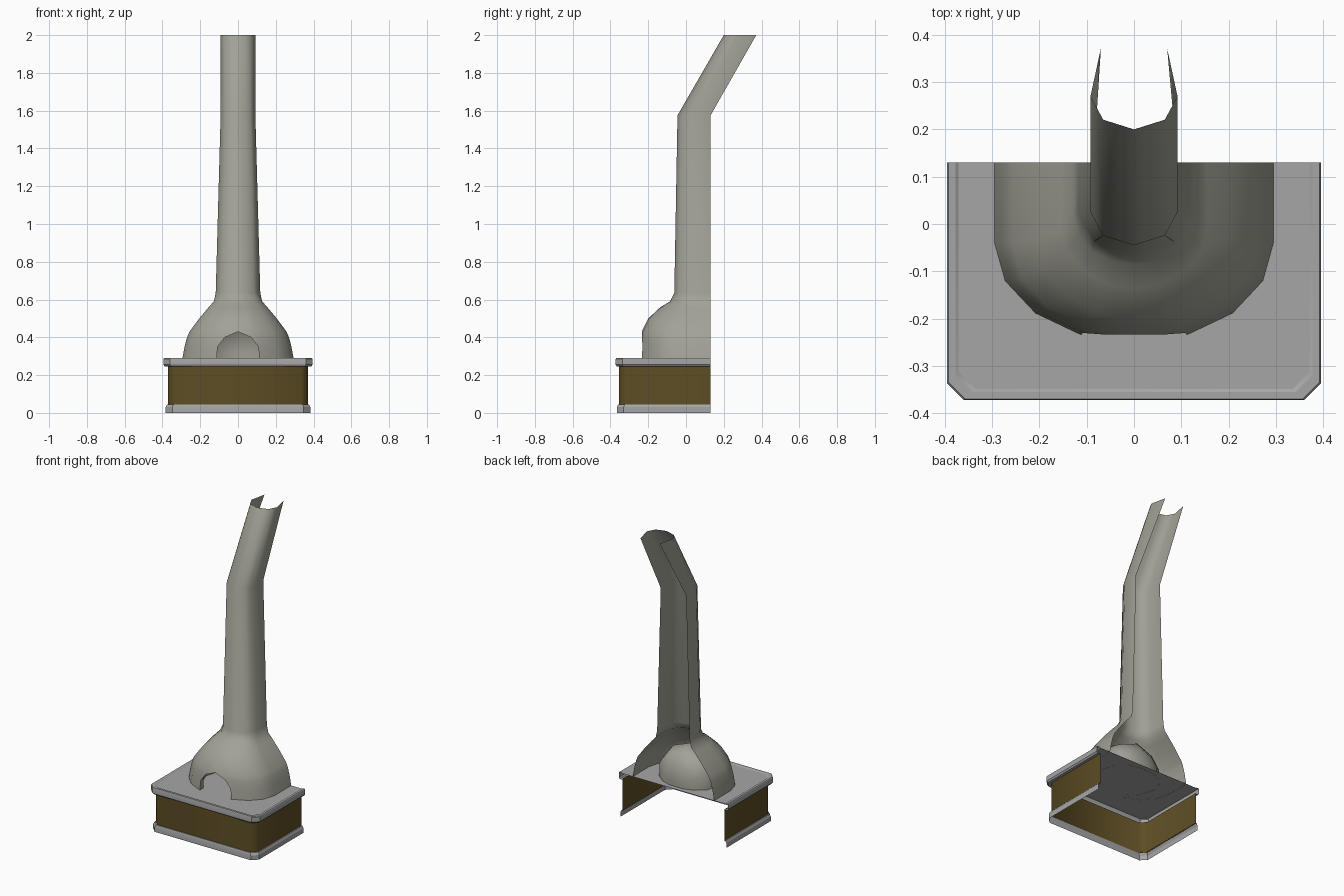
import bpy, math

if "Cube" in bpy.data.objects:
    bpy.data.objects.remove(bpy.data.objects["Cube"])

BACK = 0.13  # plane where the open back is cut off


def make(name, verts, faces, mat=None, angle=40):
    mesh = bpy.data.meshes.new(name)
    mesh.from_pydata(verts, [], faces)
    mesh.validate()
    obj = bpy.data.objects.new(name, mesh)
    bpy.context.collection.objects.link(obj)
    if mat:
        mesh.materials.append(mat)
    bpy.ops.object.select_all(action='DESELECT')
    obj.select_set(True)
    bpy.context.view_layer.objects.active = obj
    bpy.ops.object.shade_smooth_by_angle(angle=math.radians(angle))
    return obj


def material(name, rgb):
    m = bpy.data.materials.new(name)
    m.diffuse_color = (*rgb, 1)
    m.use_nodes = True
    m.node_tree.nodes["Principled BSDF"].inputs["Base Color"].default_value = m.diffuse_color
    return m


def strips(rows, n):
    return [(r * n + i, r * n + i + 1, (r + 1) * n + i + 1, (r + 1) * n + i)
            for r in range(rows - 1) for i in range(n - 1)]


def u_wall(name, profile, mat=None, fill=False, ch=0.035, angle=40):
    """Sweep (half width, front y, z) rows round a U with cut corners."""
    verts = []
    for w, f, z in profile:
        half = [(w, BACK), (w, f + ch), (w - ch, f)]
        verts += [(-x, y, z) for x, y in half] + [(x, y, z) for x, y in half[::-1]]
    faces = strips(len(profile), 6)
    if fill:
        faces.append(tuple(range(len(verts) - 6, len(verts))))
    return make(name, verts, faces, mat, angle)


brown = material("brown_panel", (0.11, 0.075, 0.018))
clay = material("warm_grey", (0.36, 0.36, 0.31))
stone = material("slab_grey", (0.38, 0.38, 0.38))

# Base: bottom trim, brown panel, hearth slab with a shallow inset top
u_wall("bottom_trim", [(0.383, -0.365, 0), (0.383, -0.365, 0.03),
                       (0.376, -0.36, 0.045), (0.368, -0.355, 0.045)], stone, angle=25)
u_wall("base_panel", [(0.37, -0.355, 0.04), (0.37, -0.355, 0.25)], brown, angle=50)
u_wall("hearth_slab", [(0.37, -0.355, 0.245), (0.388, -0.366, 0.245), (0.395, -0.372, 0.255),
                       (0.395, -0.372, 0.285), (0.392, -0.37, 0.29), (0.377, -0.355, 0.29),
                       (0.371, -0.349, 0.286)], stone, fill=True, angle=25)

# Dome flowing into the chimney: rows of (half width, arc centre y, front y, z)
rows = [(0.295, -0.04, -0.25, 0.285), (0.283, -0.04, -0.246, 0.35), (0.27, -0.04, -0.24, 0.40),
        (0.257, -0.038, -0.234, 0.43), (0.205, -0.03, -0.2, 0.50), (0.155, -0.01, -0.135, 0.56),
        (0.128, 0.015, -0.085, 0.59), (0.118, 0.025, -0.062, 0.635),
        (0.092, 0.025, -0.045, 1.575), (0.092, 0.27, 0.2, 2.0)]
angles = [0, 22.5, 45, 67.5, 75, 90, 105, 112.5, 135, 157.5, 180]
arch_row = {75: 2, 90: 3, 105: 2}  # lowest row kept in each column of the mouth


def arc(row, t):
    w, c, f, z = row
    t = math.radians(t)
    return (w * math.cos(t), c - (c - f) * math.sin(t), z)


def plan_point(row, t):
    if row[3] < 0.62 or t % 45 == 0:
        return arc(row, t)
    lo = t // 45 * 45          # the chimney is octagonal: stay on the chord
    a, b = arc(row, lo), arc(row, lo + 45)
    k = (t - lo) / 45
    return tuple(p + (q - p) * k for p, q in zip(a, b))


verts, faces = [], []
cols = [None] + angles + [None]
n = len(cols)
for row in rows:
    top = row[3] > 1.9
    ex, ey = (0.07, 0.372) if top else (row[0], BACK)
    verts += [(ex, ey, row[3])] + [plan_point(row, t) for t in angles] + [(-ex, ey, row[3])]
for r in range(len(rows) - 1):
    for i in range(n - 1):
        a, b = cols[i], cols[i + 1]
        if r == 0 and (a in arch_row or b in arch_row):
            continue
        la, lb = arch_row.get(a, 0), arch_row.get(b, 0)
        quad = [max(r, la) * n + i, max(r + 1, la) * n + i,
                max(r + 1, lb) * n + i + 1, max(r, lb) * n + i + 1]
        quad = list(dict.fromkeys(quad))
        if len(quad) > 2:
            faces.append(tuple(quad))
used = sorted({v for f in faces for v in f})
remap = {v: k for k, v in enumerate(used)}
make("dome_and_chimney", [verts[v] for v in used],
     [tuple(remap[v] for v in f) for f in faces], clay, 60)

# Firebox: the mouth arch swept back and swelling into a closed chamber
half = [(0.112, 0), (0.109, 0.065), (0.073, 0.115), (0, 0.145)]
arch = half + [(-x, z) for x, z in half[-2::-1]]
sections = [(None, 1, 1), (-0.2, 1, 1), (-0.15, 1.45, 1.25), (-0.05, 1.75, 1.6),
            (0.03, 1.55, 1.45), (0.08, 1.0, 1.0), (0.1, 0.4, 0.45)]
mouth_y = [-0.234, -0.23, -0.232, -0.234]
mouth_y += mouth_y[-2::-1]
verts = []
for y, sx, sz in sections:
    verts += [(x * sx, mouth_y[i] if y is None else y, 0.285 + z * sz)
              for i, (x, z) in enumerate(arch)]
faces = strips(len(sections), 7) + [tuple(range(len(verts) - 7, len(verts)))]
make("firebox", verts, faces, clay, 50)
